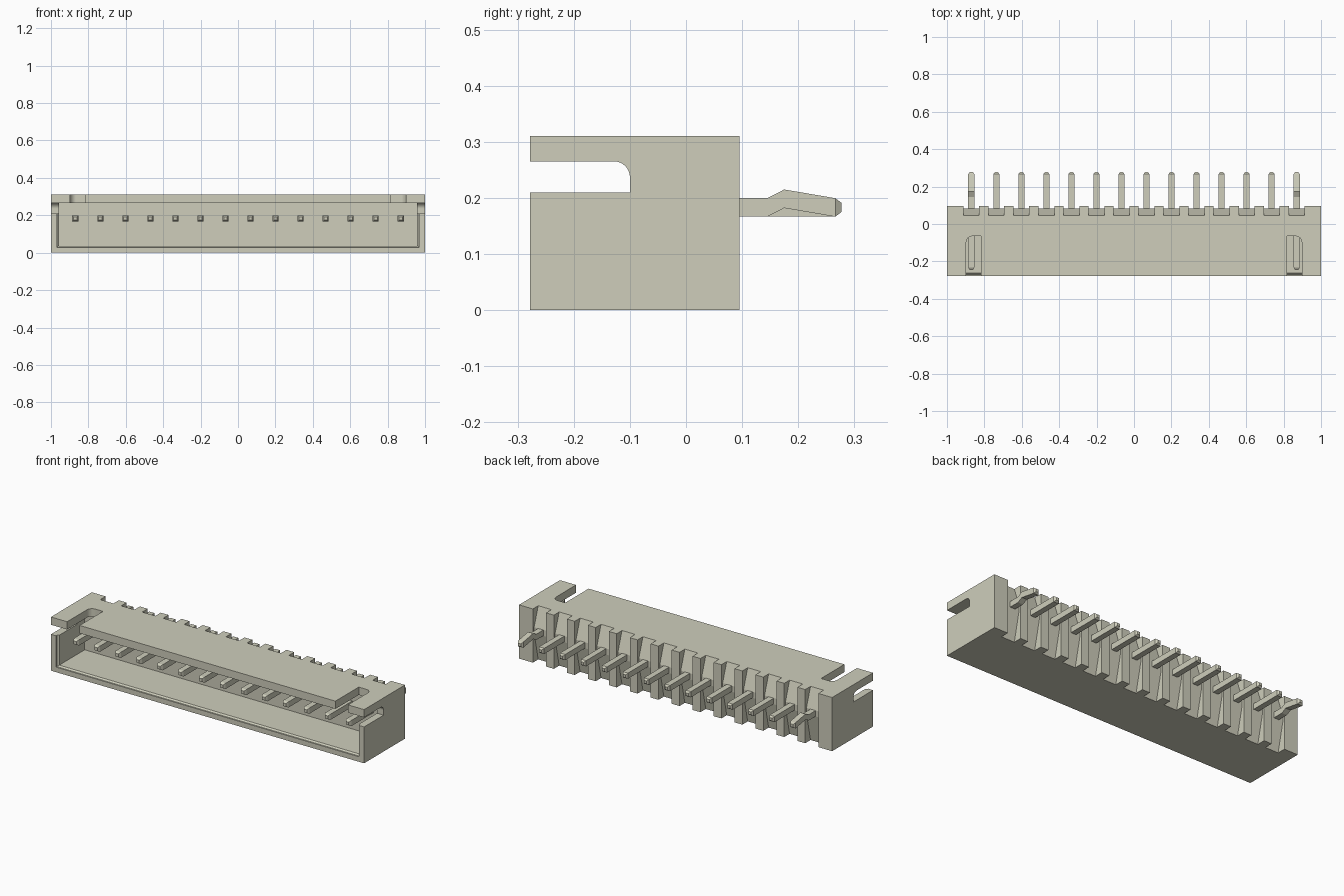
import bpy, bmesh, math
from mathutils import Vector

if "Cube" in bpy.data.objects:
    bpy.data.objects.remove(bpy.data.objects["Cube"])

mat = bpy.data.materials.new("pale_ivory")
mat.use_nodes = True
COLOUR = (0.62, 0.615, 0.5, 1)
mat.diffuse_color = COLOUR
mat.node_tree.nodes["Principled BSDF"].inputs["Base Color"].default_value = COLOUR

W, FRONT, BACK, TOP = 1.0, -0.278, 0.095, 0.31
COUNT, PITCH, PIN_Z, HALF = 14, 0.1338, 0.183, 0.0165
PIN_X = [(i - (COUNT - 1) / 2) * PITCH for i in range(COUNT)]


def prism(bm, points, axis, lo, hi):
    """Extrude a 2D profile along one axis, keeping the other two in order."""
    def place(p, d):
        c = list(p)
        c.insert(axis, d)
        return Vector(c)
    a = [bm.verts.new(place(p, lo)) for p in points]
    b = [bm.verts.new(place(p, hi)) for p in points]
    bm.faces.new(a)
    bm.faces.new(b[::-1])
    for i in range(len(a)):
        j = (i + 1) % len(a)
        bm.faces.new((a[j], a[i], b[i], b[j]))


def loft(bm, sections):
    """Skin rectangles given as (x, y, z, half width, half height) along y."""
    rings = [[bm.verts.new((x + sx * w, y, z + sz * h))
              for sx, sz in ((-1, -1), (1, -1), (1, 1), (-1, 1))]
             for x, y, z, w, h in sections]
    bm.faces.new(rings[0])
    bm.faces.new(rings[-1][::-1])
    for r, s in zip(rings, rings[1:]):
        for i in range(4):
            j = (i + 1) % 4
            bm.faces.new((r[j], r[i], s[i], s[j]))


def rect(x0, y0, x1, y1):
    return [(x0, y0), (x1, y0), (x1, y1), (x0, y1)]


def arc(cx, cy, r, a0, a1, n=8):
    angles = [math.radians(a0 + (a1 - a0) * i / n) for i in range(n + 1)]
    return [(cx + r * math.cos(a), cy + r * math.sin(a)) for a in angles]


def finish(bm, name):
    bmesh.ops.recalc_face_normals(bm, faces=bm.faces)
    mesh = bpy.data.meshes.new(name)
    bm.to_mesh(mesh)
    bm.free()
    mesh.materials.append(mat)
    obj = bpy.data.objects.new(name, mesh)
    bpy.context.collection.objects.link(obj)
    return obj


# Housing block
bm = bmesh.new()
prism(bm, rect(-W, FRONT, W, BACK), 2, 0, TOP)
housing = finish(bm, "housing")


def cut(bm, name):
    cutter = finish(bm, name)
    cutter.hide_render = True
    mod = housing.modifiers.new(name, 'BOOLEAN')
    mod.operation, mod.solver, mod.object = 'DIFFERENCE', 'EXACT', cutter
    bpy.context.view_layer.objects.active = housing
    bpy.ops.object.modifier_apply(modifier=name)
    bpy.data.objects.remove(cutter)


# Mating cavity, with a small lead-in on the sides and floor
bm = bmesh.new()
loft(bm, [(0, y, (low + 0.265) / 2, w, (0.265 - low) / 2) for y, w, low in
          ((FRONT - 0.02, 0.968, 0.029), (FRONT + 0.008, 0.968, 0.029),
           (FRONT + 0.016, 0.958, 0.037), (-0.03, 0.958, 0.037))])
cut(bm, "cavity_cutter")

# Side latch slots, rounded at the upper inner corner
side = [(FRONT - 0.1, 0.21), (-0.1, 0.21)] + arc(-0.128, 0.237, 0.028, 0, 90) \
    + [(FRONT - 0.1, 0.265)]
bm = bmesh.new()
for s in (-1, 1):
    prism(bm, side, 0, *sorted((s * 0.95, s * 1.1)))
cut(bm, "side_slot_cutter")

# Roof key slots, rounded at the outer rear corner
bm = bmesh.new()
for s in (-1, 1):
    outline = [(0.817, FRONT - 0.1), (0.897, FRONT - 0.1)] \
        + arc(0.865, -0.097, 0.032, 0, 90) + [(0.817, -0.065)]
    prism(bm, [(s * x, y) for x, y in outline], 2, 0.25, TOP + 0.1)
cut(bm, "roof_slot_cutter")

# Rear notches around each pin, deeper towards roof and floor
notch = [(0.2, -0.02), (0.046, -0.02), (0.046, 0), (0.083, 0.165),
         (0.083, 0.2), (0.046, TOP), (0.046, TOP + 0.02), (0.2, TOP + 0.02)]
bm = bmesh.new()
for x in PIN_X:
    prism(bm, notch, 0, x - 0.042, x + 0.042)
cut(bm, "rear_notch_cutter")

# Contact pins; the two end pins are kinked to grip the board
for i, x in enumerate(PIN_X):
    path = [(-0.245, 0, 0.55), (-0.232, 0, 1), (0.145, 0, 1)]
    if i in (0, COUNT - 1):
        path.append((0.175, 0.0155, 1))
    path += [(0.266, 0, 1), (0.277, 0, 0.5)]
    bm = bmesh.new()
    loft(bm, [(x, y, PIN_Z + dz, HALF * k, HALF * k) for y, dz, k in path])
    finish(bm, f"contact_pin_{i + 1}")
